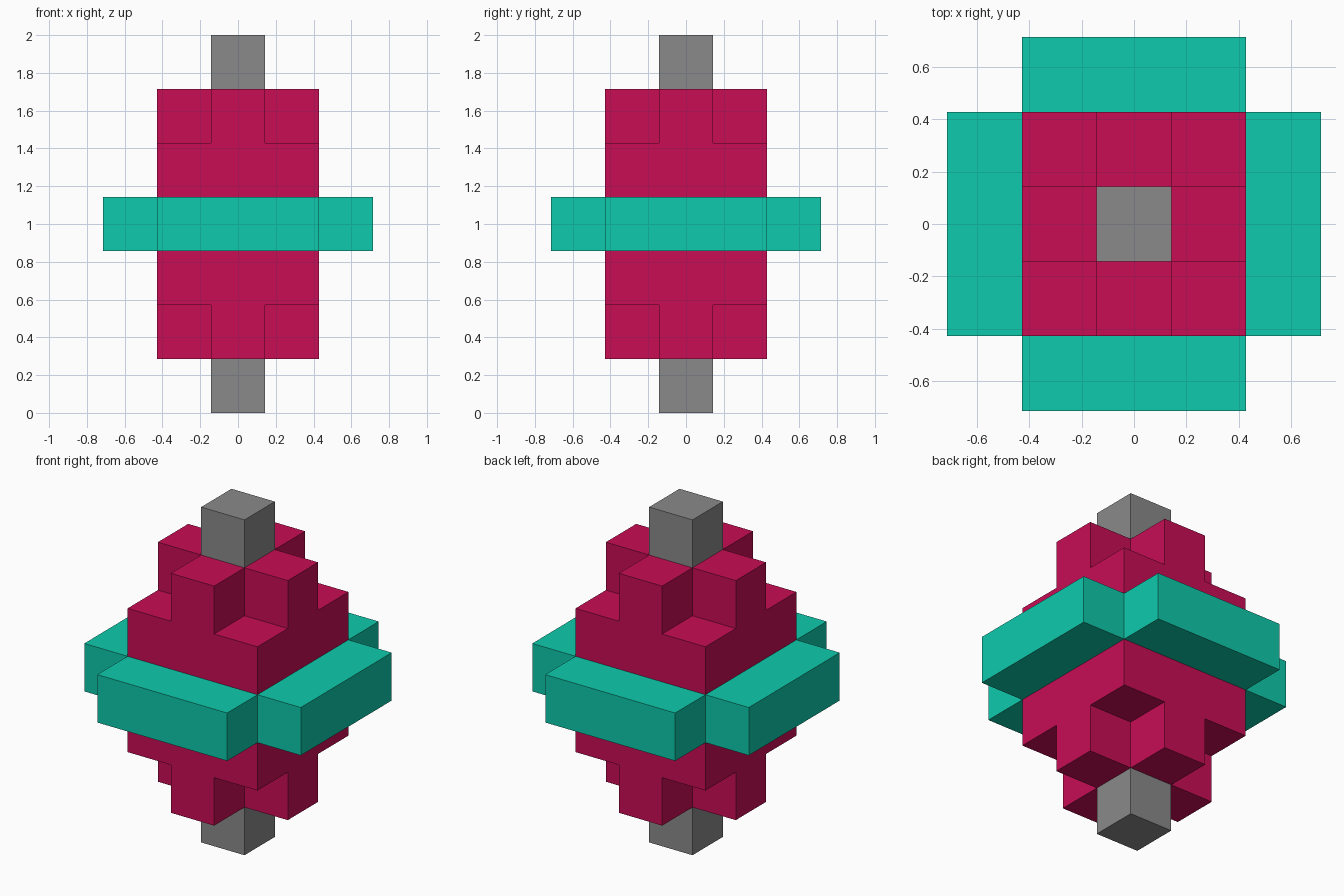
import bpy, bmesh

if "Cube" in bpy.data.objects:
    bpy.data.objects.remove(bpy.data.objects["Cube"])

U = 2 / 7  # one block


def material(name, rgb):
    m = bpy.data.materials.new(name)
    m.diffuse_color = (*rgb, 1)
    m.use_nodes = True
    m.node_tree.nodes["Principled BSDF"].inputs["Base Color"].default_value = m.diffuse_color
    return m


grey = material("grey", (0.254, 0.254, 0.254))
crimson = material("crimson", (0.578, 0.004, 0.091))
teal = material("teal", (0.0044, 0.591, 0.413))


def square(a):
    return [(-a, -a), (a, -a), (a, a), (-a, a)]


def cross(a, b):
    """Plus outline: arms reach a, arm half width b."""
    return [(-b, -a), (b, -a), (b, -b), (a, -b), (a, b), (b, b),
            (b, a), (-b, a), (-b, b), (-a, b), (-a, -b), (-b, -b)]


def slab(name, outline, layer, mat):
    """Extrude an outline (in blocks) one block upward from a layer."""
    bm = bmesh.new()
    z = layer * U
    base = bm.faces.new([bm.verts.new((x * U, y * U, z)) for x, y in outline])
    top = bmesh.ops.extrude_face_region(bm, geom=[base], use_keep_orig=True)
    verts = [g for g in top["geom"] if isinstance(g, bmesh.types.BMVert)]
    bmesh.ops.translate(bm, verts=verts, vec=(0, 0, U))
    bmesh.ops.recalc_face_normals(bm, faces=bm.faces)
    mesh = bpy.data.meshes.new(name)
    bm.to_mesh(mesh)
    bm.free()
    mesh.materials.append(mat)
    bpy.context.collection.objects.link(bpy.data.objects.new(name, mesh))


# Mirrored halves: tip, plus-shaped step and square body
for side, layers in (("lower", (0, 1, 2)), ("upper", (6, 5, 4))):
    slab(side + "_tip", square(0.5), layers[0], grey)
    slab(side + "_cross_step", cross(1.5, 0.5), layers[1], crimson)
    slab(side + "_body", square(1.5), layers[2], crimson)

# Wide middle belt with notched corners
slab("middle_belt", cross(2.5, 1.5), 3, teal)
